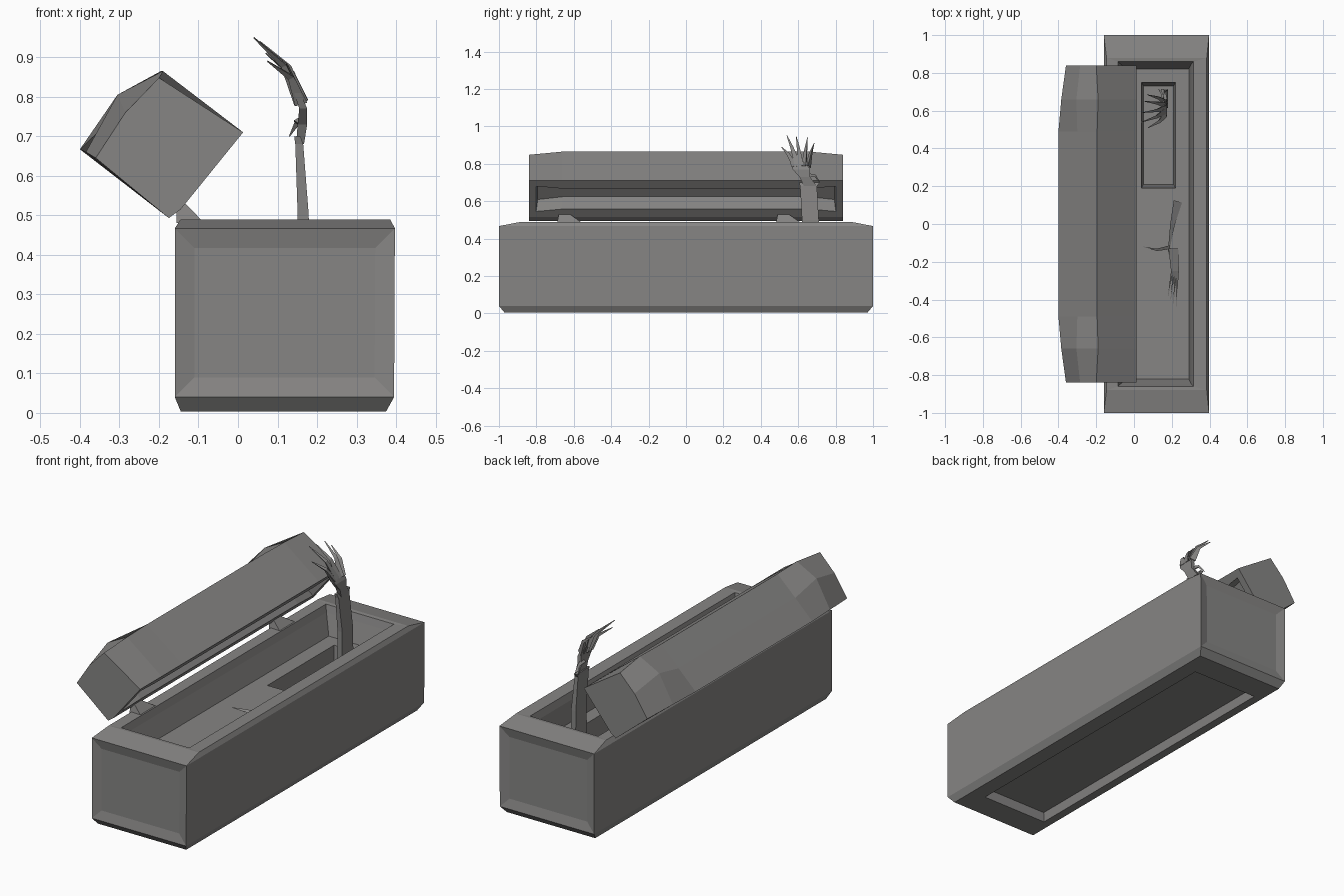
import bpy, bmesh, math
from mathutils import Vector

cube = bpy.data.objects.get("Cube")
if cube:
    bpy.data.objects.remove(cube, do_unlink=True)

stone = bpy.data.materials.new("grey_stone")
stone.use_nodes = True
GREY = (0.24, 0.235, 0.23, 1)
stone.diffuse_color = GREY
bsdf = stone.node_tree.nodes["Principled BSDF"]
bsdf.inputs["Base Color"].default_value = GREY
bsdf.inputs["Roughness"].default_value = 0.9


def finish(bm, name):
    """Turn a bmesh into a flat-shaded stone object."""
    bmesh.ops.recalc_face_normals(bm, faces=bm.faces)
    mesh = bpy.data.meshes.new(name)
    bm.to_mesh(mesh)
    bm.free()
    mesh.materials.append(stone)
    obj = bpy.data.objects.new(name, mesh)
    bpy.context.collection.objects.link(obj)
    return obj


def loft(rings):
    """Skin a list of equal-length point loops and cap both ends."""
    bm = bmesh.new()
    loops = [[bm.verts.new(p) for p in ring] for ring in rings]
    for a, b in zip(loops, loops[1:]):
        for i in range(len(a)):
            j = (i + 1) % len(a)
            bm.faces.new((a[i], a[j], b[j], b[i]))
    bm.faces.new(loops[0][::-1])
    bm.faces.new(loops[-1])
    bmesh.ops.recalc_face_normals(bm, faces=bm.faces)
    return bm


def rect(x0, x1, y0, y1, z):
    return [(x0, y0, z), (x1, y0, z), (x1, y1, z), (x0, y1, z)]


def limb(name, path):
    """Four-sided tapered limb through (centre, x half-width, y half-width)."""
    rings = []
    for (x, y, z), w, d in path:
        rings.append(rect(x - w, x + w, y - d, y + d, z))
    return finish(loft(rings), name)


def spike(name, points, radius):
    """Three-sided bony finger along points, narrowing to its tip."""
    rings = []
    pts = [Vector(p) for p in points]
    for i, p in enumerate(pts):
        axis = (pts[min(i + 1, len(pts) - 1)] - pts[max(i - 1, 0)]).normalized()
        turn = axis.to_track_quat('Z', 'Y')
        r = radius * (1 - 0.9 * i / (len(pts) - 1))
        rings.append([p + turn @ Vector((r * math.cos(a), r * math.sin(a), 0))
                      for a in (0, 2.1, 4.2)])
    return finish(loft(rings), name)


# Coffin box: underside recess, chamfered walls, rim, cavity and broken floor pit
body = loft([
    rect(-0.09, 0.28, -0.82, 0.82, 0.05),
    rect(-0.10, 0.29, -0.83, 0.83, 0.004),
    rect(-0.145, 0.375, -0.97, 0.97, 0.004),
    rect(-0.16, 0.395, -1.0, 1.0, 0.04),
    rect(-0.16, 0.397, -1.0, 1.0, 0.467),
    rect(-0.145, 0.385, -0.88, 0.88, 0.49),
    rect(-0.085, 0.315, -0.86, 0.86, 0.488),
    rect(-0.075, 0.305, -0.85, 0.85, 0.45),
    rect(-0.04, 0.29, -0.82, 0.82, 0.345),
    rect(0.04, 0.22, 0.19, 0.75, 0.345),
    rect(0.05, 0.21, 0.21, 0.73, 0.14),
])
# Slightly dished end faces
ends = [f for f in body.faces if abs(f.normal.y) > 0.95 and f.calc_area() > 0.2
        and abs(f.calc_center_median().y) > 0.99]
bmesh.ops.inset_individual(body, faces=ends, thickness=0.07, depth=-0.012)
for v in body.verts:
    v.co.z = max(v.co.z, 0)
finish(body, "coffin_box")


# Lid: sections along its length, swollen near each end, tipped off the box
def lid_section(y, back, shoulder, ridge):
    return [(x, y, z) for x, z in
            (back, shoulder, ridge, (0.013, 0.71), (-0.145, 0.515), (-0.175, 0.493))]


end_cut = ((-0.36, 0.645), (-0.285, 0.76), (-0.2, 0.848))
swell = ((-0.385, 0.66), (-0.305, 0.805), (-0.19, 0.865))
middle = ((-0.4, 0.667), (-0.3, 0.765), (-0.195, 0.865))
lid = loft([lid_section(y, *shape) for y, shape in
            ((-0.84, end_cut), (-0.66, swell), (-0.49, middle),
             (0.49, middle), (0.66, swell), (0.84, end_cut))])
under = [f for f in lid.faces if f.normal.x > 0.6 and f.normal.z < -0.4]
bmesh.ops.inset_region(lid, faces=under, thickness=0.055, depth=0)
bmesh.ops.inset_region(lid, faces=under, thickness=0.012, depth=-0.09)
finish(lid, "tipped_lid")

# Stone chips the lid rests on
for i, y in enumerate((-0.62, 0.55)):
    limb(f"stone_chip_{i + 1}", [((-0.12, y, 0.48), 0.035, 0.07),
                                 ((-0.145, y - 0.03, 0.53), 0.012, 0.03)])

# Raised arm reaching out of the pit
limb("raised_forearm", [((0.165, 0.665, 0.16), 0.016, 0.05),
                        ((0.165, 0.665, 0.5), 0.014, 0.045),
                        ((0.155, 0.655, 0.68), 0.010, 0.045),
                        ((0.15, 0.66, 0.70), 0.008, 0.055)])
limb("raised_palm", [((0.157, 0.665, 0.68), 0.010, 0.035),
                     ((0.163, 0.635, 0.73), 0.012, 0.028),
                     ((0.165, 0.615, 0.77), 0.010, 0.045),
                     ((0.15, 0.605, 0.81), 0.008, 0.05)])
TIPS = ((0.075, 0.51, 0.89), (0.04, 0.54, 0.95), (0.045, 0.59, 0.945),
        (0.055, 0.65, 0.94), (0.07, 0.685, 0.91))
for i, tip in enumerate(TIPS):
    base = Vector((0.16, 0.58 + 0.018 * i, 0.785))
    knuckle = base.lerp(Vector(tip), 0.5) + Vector((0.018, 0, 0.012))
    spike(f"raised_finger_{i + 1}", [base, knuckle, tip], 0.019)
spike("raised_thumb", [(0.155, 0.64, 0.74), (0.15, 0.69, 0.735), (0.13, 0.715, 0.70)], 0.014)

# Second arm lying along the cavity floor with spread fingers
spike("resting_forearm", [(0.225, 0.12, 0.345), (0.2, 0, 0.355), (0.18, -0.16, 0.35)], 0.03)
for i in range(4):
    spike(f"resting_finger_{i + 1}", [(0.19 + 0.01 * i, -0.13, 0.352),
                                      (0.2 + 0.01 * i, -0.25, 0.36),
                                      (0.18 + 0.014 * i, -0.38 - 0.02 * i, 0.347)], 0.014)
spike("resting_thumb", [(0.19, -0.12, 0.352), (0.12, -0.135, 0.358), (0.05, -0.12, 0.348)], 0.014)
